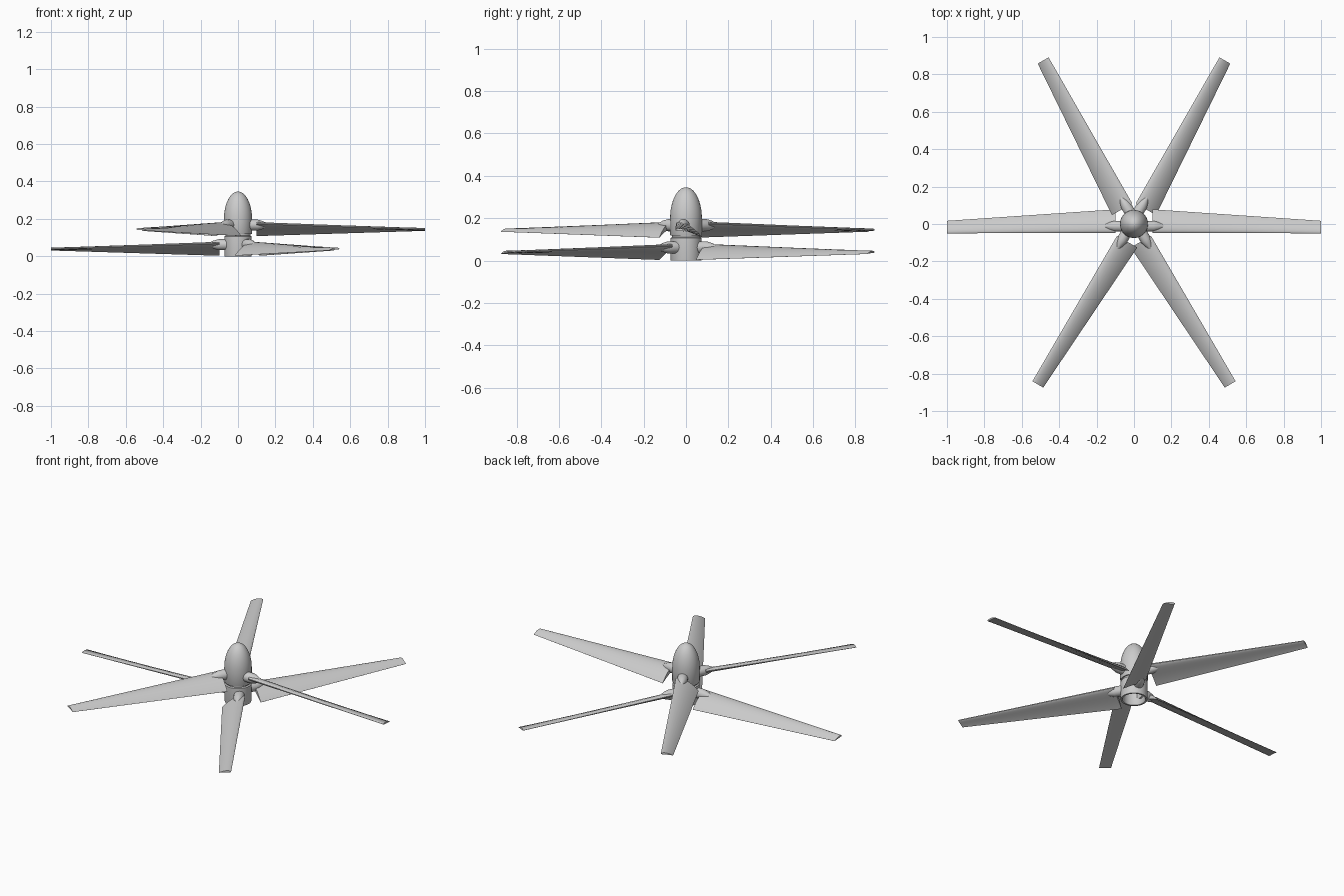
import bpy, bmesh
from math import sin, cos, pi, radians, sqrt
from mathutils import Matrix

cube = bpy.data.objects.get("Cube")
if cube:
    bpy.data.objects.remove(cube, do_unlink=True)

grey = bpy.data.materials.new("light grey")
grey.use_nodes = True
colour = (0.6, 0.6, 0.6, 1)
grey.diffuse_color = colour
grey.node_tree.nodes["Principled BSDF"].inputs["Base Color"].default_value = colour


def finish(bm, name, angle=35):
    bmesh.ops.recalc_face_normals(bm, faces=bm.faces)
    mesh = bpy.data.meshes.new(name)
    bm.to_mesh(mesh)
    bm.free()
    mesh.materials.append(grey)
    obj = bpy.data.objects.new(name, mesh)
    bpy.context.collection.objects.link(obj)
    bpy.ops.object.select_all(action='DESELECT')
    obj.select_set(True)
    bpy.context.view_layer.objects.active = obj
    bpy.ops.object.shade_smooth_by_angle(angle=radians(angle))
    return obj


def loft(bm, rings, caps=True):
    loops = [[bm.verts.new(p) for p in ring] for ring in rings]
    n = len(loops[0])
    for a, b in zip(loops, loops[1:]):
        for i in range(n):
            j = (i + 1) % n
            bm.faces.new((a[i], a[j], b[j], b[i]))
    if caps:
        bm.faces.new(loops[0])
        bm.faces.new(loops[-1])


def lathe(name, profile, steps=48):
    bm = bmesh.new()
    rings = [[(r * cos(2 * pi * i / steps), r * sin(2 * pi * i / steps), z)
              for i in range(steps)] for r, z in profile]
    loft(bm, rings, caps=False)
    bmesh.ops.remove_doubles(bm, verts=bm.verts, dist=1e-5)
    return finish(bm, name)


def airfoil(x, lead, trail, thick, camber, n=12):
    """Cambered section in the plane at x, from leading to trailing edge."""
    (y0, z0), (y1, z1) = lead, trail
    dy, dz = y1 - y0, z1 - z0
    chord = sqrt(dy * dy + dz * dz)

    def point(t, side):
        half = 5 * thick * (0.2969 * sqrt(t) - 0.126 * t - 0.3516 * t**2
                            + 0.2843 * t**3 - 0.1015 * t**4)
        h = 4 * camber * t * (1 - t) + side * half
        return (x, y0 + t * dy - h * dz / chord, z0 + t * dz + h * dy / chord)

    ts = [(1 - cos(pi * i / n)) / 2 for i in range(n + 1)]
    return [point(t, 1) for t in reversed(ts)] + [point(t, -1) for t in ts[1:]]


def blade(name, height, angle, mirrored):
    bm = bmesh.new()
    # twisted, tapered blade
    loft(bm, [airfoil(0.1, (-0.047, 0.073), (0.078, 0.003), 0.026, 0.008),
              airfoil(1.0, (-0.05, 0.04), (0.017, 0.031), 0.011, 0.004)])
    # round shank running into a point inside the blade
    shank = [(0.05, 0.029), (0.105, 0.029), (0.13, 0.022), (0.17, 0.004)]
    loft(bm, [[(x, -0.012 + r * cos(i * pi / 10), 0.062 + r * sin(i * pi / 10))
               for i in range(20)] for x, r in shank])
    turn = Matrix.Rotation(radians(angle), 4, 'Z')
    flip = Matrix.Diagonal((-1 if mirrored else 1, 1, 1, 1))
    bm.transform(Matrix.Translation((0, 0, height)) @ flip @ turn)
    finish(bm, name)


# open lower hub, with an inner wall
lathe("lower_hub", [(0.06, 0.1), (0.06, 0.005), (0.063, 0), (0.072, 0),
                    (0.073, 0.004), (0.073, 0.106), (0.066, 0.11), (0, 0.11)])
lathe("hub_neck", [(0, 0.1), (0.066, 0.1), (0.066, 0.125), (0, 0.125)])
# upper hub with long rounded nose
dome = [(0.075 * cos(i * pi / 32), 0.2 + 0.146 * sin(i * pi / 32)) for i in range(16)]
lathe("upper_hub_nose", [(0, 0.118), (0.073, 0.118), (0.075, 0.122)] + dome + [(0, 0.346)])

# two counter-rotating sets of three blades
for k in range(3):
    blade(f"upper_blade_{k + 1}", 0.105, 120 * k, False)
    blade(f"lower_blade_{k + 1}", 0.0, 120 * k, True)
